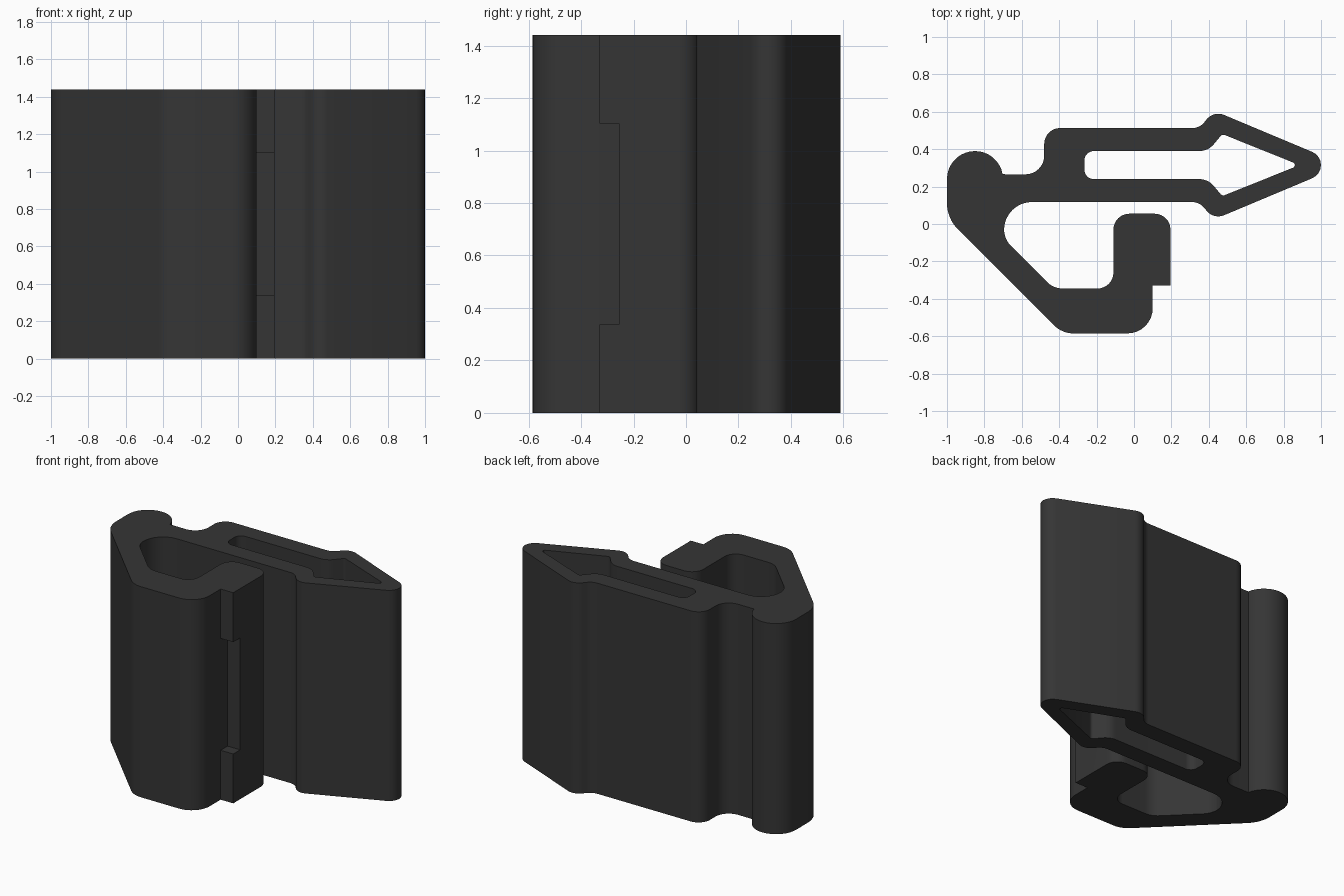
import bpy, bmesh, math
from mathutils import Vector

if "Cube" in bpy.data.objects:
    bpy.data.objects.remove(bpy.data.objects["Cube"])

HEIGHT = 1.44
MID = 0.315          # symmetry line of the arrow-shaped arm

charcoal = bpy.data.materials.new("charcoal plastic")
charcoal.diffuse_color = (0.036, 0.036, 0.036, 1)
charcoal.use_nodes = True
charcoal.node_tree.nodes["Principled BSDF"].inputs["Base Color"].default_value = charcoal.diffuse_color


def rounded(corners, steps=8):
    """Turn (x, y, radius) corners into a loop of points with filleted corners."""
    pts = []
    n = len(corners)
    for i, (x, y, r) in enumerate(corners):
        p = Vector((x, y))
        if r == 0:
            pts.append(p)
            continue
        a = (Vector(corners[i - 1][:2]) - p).normalized()
        b = (Vector(corners[(i + 1) % n][:2]) - p).normalized()
        half = a.angle(b) / 2
        centre = p + (a + b).normalized() * (r / math.sin(half))
        start = p + a * (r / math.tan(half)) - centre
        end = p + b * (r / math.tan(half)) - centre
        a0 = math.atan2(start.y, start.x)
        turn = math.atan2(start.x * end.y - start.y * end.x, start.dot(end))
        for k in range(steps + 1):
            t = a0 + turn * k / steps
            pts.append(centre + Vector((math.cos(t), math.sin(t))) * r)
    return pts


def mirrored(corners):
    """Same corners reflected over the arm's centre line, in reverse order."""
    return [(x, 2 * MID - y, r) for x, y, r in reversed(corners)]


# Arrow arm, upper half of the outside and of the slot
arm_top = [(0.427, 0.606, 0.08), (0.35, 0.513, 0.08)]
slot_top = [(0.472, 0.481, 0.02), (0.396, 0.39, 0.1), (-0.265, 0.39, 0.05)]

# Round bead at the back left corner
bead = [(-0.85 + 0.15 * math.cos(math.radians(d)),
         0.24 + 0.15 * math.sin(math.radians(d)), 0) for d in range(10, 181, 10)]

outline = rounded(
    # hook lip and inside of the hook
    [(0.10, -0.33, 0), (0.195, -0.33, 0), (0.195, 0.055, 0.085), (-0.11, 0.055, 0.085),
     (-0.11, -0.345, 0.085), (-0.43, -0.345, 0.12), (-0.695, -0.08, 0.13),
     (-0.695, 0.118, 0.15)]
    # arrow arm
    + mirrored(arm_top) + [(1.121, MID, 0.0765)] + arm_top
    # step behind the arm, bead, outside of the hook
    + [(-0.48, 0.513, 0.085), (-0.48, 0.265, 0.1)] + bead
    + [(-1.0, 0.03, 0.2), (-0.385, -0.585, 0.15), (0.10, -0.585, 0.135)])
slot = rounded([(0.885, MID, 0.015)] + slot_top + mirrored(slot_top))

# Clip body: profile with a slot, extruded upwards
bm = bmesh.new()
edges = []
for loop in (outline, slot):
    verts = [bm.verts.new((p.x, p.y, 0)) for p in loop]
    edges += [bm.edges.new((verts[i - 1], verts[i])) for i in range(len(verts))]
bmesh.ops.triangle_fill(bm, use_beauty=True, use_dissolve=False, edges=edges)
ext = bmesh.ops.extrude_face_region(bm, geom=bm.faces[:], use_keep_orig=True)
top = [g for g in ext["geom"] if isinstance(g, bmesh.types.BMVert)]
bmesh.ops.translate(bm, verts=top, vec=(0, 0, HEIGHT))
bmesh.ops.recalc_face_normals(bm, faces=bm.faces[:])
mesh = bpy.data.meshes.new("clip_body")
bm.to_mesh(mesh)
bm.free()
mesh.materials.append(charcoal)
body = bpy.data.objects.new("clip_body", mesh)
bpy.context.collection.objects.link(body)

# Notch in the middle of the lip's lower edge
bpy.ops.mesh.primitive_cube_add(size=1, location=(0.20, -0.355, 0.72))
cutter = bpy.context.object
cutter.name = "lip_notch_cutter"
cutter.scale = (0.20, 0.20, 0.765)
cutter.hide_render = True
cutter.hide_viewport = True
cutter.data.materials.append(charcoal)
notch = body.modifiers.new("lip_notch", 'BOOLEAN')
notch.operation = 'DIFFERENCE'
notch.solver = 'EXACT'
notch.object = cutter

# Smooth the fillets, keep the cap edges sharp
bpy.ops.object.select_all(action='DESELECT')
body.select_set(True)
bpy.context.view_layer.objects.active = body
bpy.ops.object.shade_smooth_by_angle(angle=math.radians(30))
